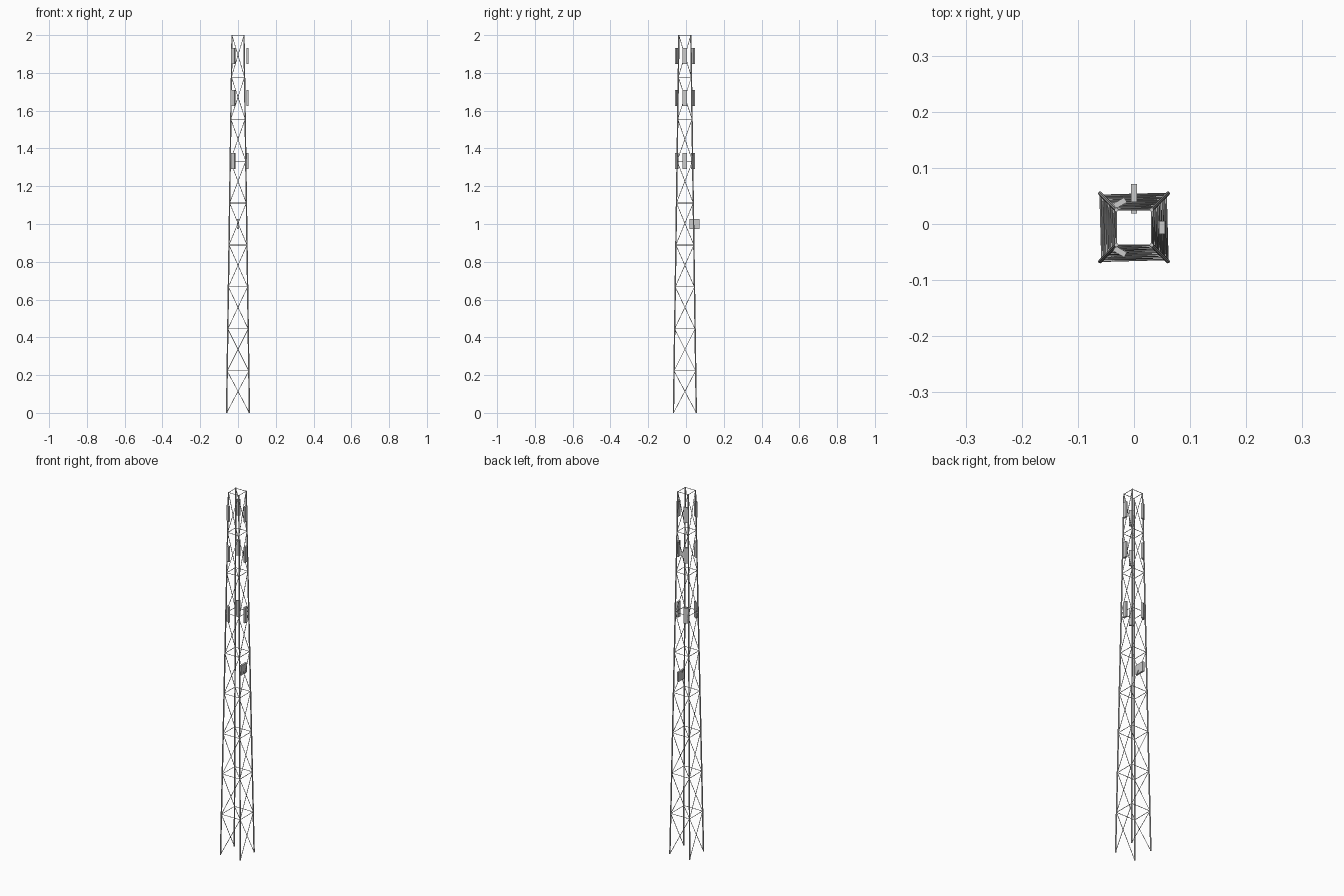
import bpy, bmesh, math
from mathutils import Matrix, Vector

if "Cube" in bpy.data.objects:
    bpy.data.objects.remove(bpy.data.objects["Cube"])

CY = -0.006            # tower axis in y
H, N = 2.0, 9          # height and number of bays
BASE, TOP = 0.0605, 0.0315


def make_object(name, bm, smooth=False):
    mesh = bpy.data.meshes.new(name)
    bm.to_mesh(mesh)
    bm.free()
    for p in mesh.polygons:
        p.use_smooth = smooth and len(p.vertices) == 4
    ob = bpy.data.objects.new(name, mesh)
    bpy.context.collection.objects.link(ob)
    return ob


def rod(bm, a, b, r, sides):
    d = b - a
    m = Matrix.Translation((a + b) / 2) @ d.to_track_quat('Z', 'Y').to_matrix().to_4x4()
    bmesh.ops.create_cone(bm, cap_ends=True, segments=sides, radius1=r, radius2=r,
                          depth=d.length, matrix=m)


def corner(i, z):
    w = BASE + (TOP - BASE) * z / H
    sx, sy = [(-1, -1), (1, -1), (1, 1), (-1, 1)][i % 4]
    return Vector((sx * w, CY + sy * w, z))


def box(name, size, loc, angle=0.0):
    bm = bmesh.new()
    bmesh.ops.create_cube(bm, size=1.0, matrix=Matrix.Diagonal((*size, 1)))
    ob = make_object(name, bm)
    ob.location = loc
    ob.rotation_euler.z = angle


# Four tapering legs
bm = bmesh.new()
for i in range(4):
    rod(bm, corner(i, 0), corner(i, H), 0.0036, 8)
make_object("tower_legs", bm, True)

# Horizontal rails and one diagonal brace per bay on every face
rails, braces = bmesh.new(), bmesh.new()
for k in range(N):
    z0, z1 = H * k / N, H * (k + 1) / N
    zr = min(z1, H - 0.0015)
    for i in range(4):
        rod(rails, corner(i, zr), corner(i + 1, zr), 0.0015, 6)
        rod(braces, corner(i, z0), corner(i + 1, zr), 0.0015, 6)
make_object("horizontal_rails", rails, True)
make_object("diagonal_braces", braces, True)

# Three rings of panel antennas, 120 degrees apart
for z in (1.333, 1.667, 1.89):
    for j in range(3):
        a = j * math.tau / 3
        box("panel_antenna", (0.01, 0.023, 0.085),
            (0.05 * math.cos(a), CY + 0.05 * math.sin(a), z), a)

# Equipment box on the back face
box("equipment_box", (0.01, 0.053, 0.053), (0, 0.045, 1.0))
